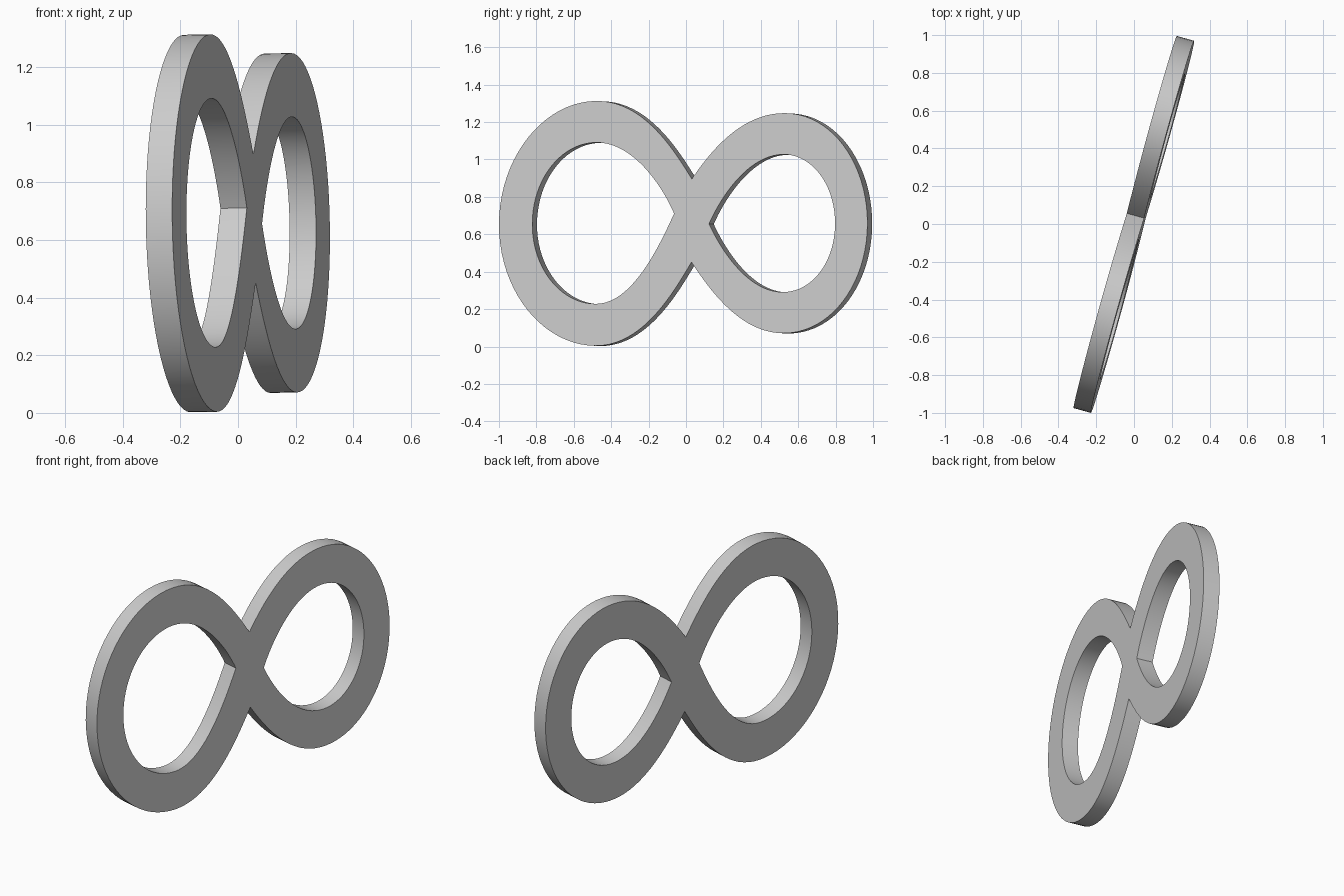
import bpy, math
from mathutils import Matrix, Vector

if "Cube" in bpy.data.objects:
    bpy.data.objects.remove(bpy.data.objects["Cube"])

YAW = math.radians(15.5)
TILT = 0.018
THICK = 0.095
MID_Z = 0.66

# Profile points: (y, z), incoming handle offset, outgoing handle offset
outer = [
    ((-1.0, .655), (0, -.36), (0, .36)),
    ((-.48, 1.312), (-.28, 0), (.25, 0)),
    ((.03, .895), (-.10, .16), (.10, .15)),
    ((.524, 1.247), (-.23, 0), (.25, 0)),
    ((.97, .655), (0, .325), (0, -.325)),
    ((.524, .07), (.25, 0), (-.23, 0)),
    ((.03, .45), (.10, -.15), (-.10, -.17)),
    ((-.48, .003), (.25, 0), (-.28, 0)),
]
left_hole = [
    ((-.822, .655), (0, -.235), (0, .24)),
    ((-.48, 1.09), (-.19, 0), (.19, 0)),
    ((-.064, .71), (-.07, .16), (-.085, -.19)),
    ((-.48, .227), (.19, 0), (-.19, 0)),
]
right_hole = [
    ((.123, .655), (.075, -.16), (.07, .16)),
    ((.52, 1.026), (-.18, 0), (.155, 0)),
    ((.797, .655), (0, .205), (0, -.205)),
    ((.52, .29), (.155, 0), (-.18, 0)),
]


def local(y, z):
    # Undo the foreshortening of the turned front face
    c, s = math.cos(YAW), math.sin(YAW)
    return Vector(((y + THICK / 2 * s) / c, z - MID_Z, 0))


# Figure-eight plate: outline with two holes, filled and extruded
curve = bpy.data.curves.new("double_loop", 'CURVE')
curve.dimensions = '2D'
curve.fill_mode = 'BOTH'
curve.extrude = THICK / 2
curve.resolution_u = 20
for loop in (outer, left_hole, right_hole):
    spline = curve.splines.new('BEZIER')
    spline.bezier_points.add(len(loop) - 1)
    spline.use_cyclic_u = True
    for bp, (p, a, b) in zip(spline.bezier_points, loop):
        bp.handle_left_type = bp.handle_right_type = 'FREE'
        bp.co = local(*p)
        bp.handle_left = local(p[0] + a[0], p[1] + a[1])
        bp.handle_right = local(p[0] + b[0], p[1] + b[1])

plate = bpy.data.objects.new("double_loop", curve)
bpy.context.collection.objects.link(plate)

# Stand the plate upright, turned and leaning slightly
u = Vector((math.sin(YAW), math.cos(YAW), 0))
n = Vector((math.cos(YAW), -math.sin(YAW), 0))
v = (Vector((0, 0, 1)) - TILT * n).normalized()
w = u.cross(v)
rot = Matrix((u, v, w)).transposed().to_4x4()
plate.matrix_world = Matrix.Translation((0, 0, MID_Z)) @ rot

bpy.context.view_layer.objects.active = plate
plate.select_set(True)
bpy.ops.object.convert(target='MESH')
bpy.ops.object.shade_smooth_by_angle(angle=math.radians(30))
